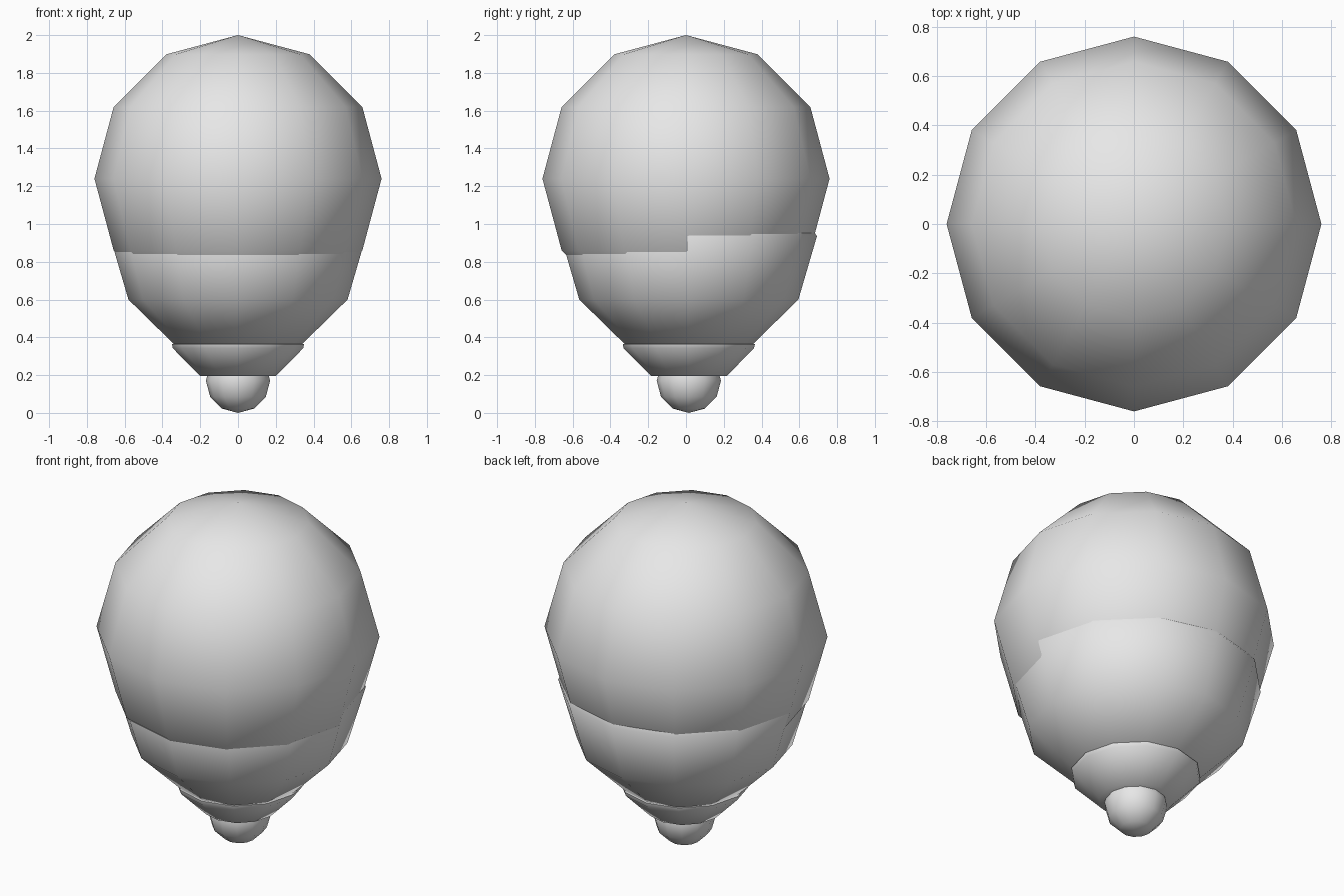
import bpy
import bmesh
from math import cos, sin, pi, radians

cube = bpy.data.objects.get("Cube")
if cube:
    bpy.data.objects.remove(cube, do_unlink=True)

SIDES = 12
OFFSET = 0.015  # lower parts sit slightly towards the back

grey = bpy.data.materials.new("plain_grey")
grey.use_nodes = True
grey.diffuse_color = (0.8, 0.8, 0.8, 1)
grey.node_tree.nodes["Principled BSDF"].inputs["Base Color"].default_value = (0.8, 0.8, 0.8, 1)


def lathe(name, profile, y=0.0, angle=80):
    """Spin a (radius, height) profile, listed bottom to top, about z."""
    bm = bmesh.new()
    rings = []
    for r, z in profile:
        if r < 1e-5:
            rings.append([bm.verts.new((0, 0, z))] * SIDES)
        else:
            rings.append([bm.verts.new((r * cos(2 * pi * i / SIDES),
                                        r * sin(2 * pi * i / SIDES), z))
                          for i in range(SIDES)])
    for low, high in zip(rings, rings[1:]):
        for i in range(SIDES):
            j = (i + 1) % SIDES
            corners = [low[i], low[j], high[j], high[i]]
            bm.faces.new(list(dict.fromkeys(corners)))
    bmesh.ops.recalc_face_normals(bm, faces=bm.faces)
    mesh = bpy.data.meshes.new(name)
    bm.to_mesh(mesh)
    bm.free()
    obj = bpy.data.objects.new(name, mesh)
    obj.location.y = y
    mesh.materials.append(grey)
    bpy.context.collection.objects.link(obj)
    bpy.ops.object.select_all(action='DESELECT')
    obj.select_set(True)
    bpy.context.view_layer.objects.active = obj
    bpy.ops.object.shade_smooth_by_angle(angle=radians(angle))
    return obj


def ball_profile(radius, centre, steps=6):
    return [(radius * sin(pi * k / steps), centre - radius * cos(pi * k / steps))
            for k in range(steps + 1)]


# Large round globe
lathe("globe", ball_profile(0.76, 1.24))

# Tapering cup that holds the globe
lathe("cup", [(0, 0.36), (0.335, 0.36), (0.58, 0.60), (0.678, 0.935),
              (0.64, 1.0), (0, 1.0)], OFFSET, 60)

# Narrow collar under the cup
lathe("collar", [(0, 0.195), (0.2, 0.195), (0.345, 0.342), (0.35, 0.365),
                 (0, 0.365)], OFFSET, 50)

# Small rounded tip
lathe("tip", ball_profile(0.17, 0.17), OFFSET)
